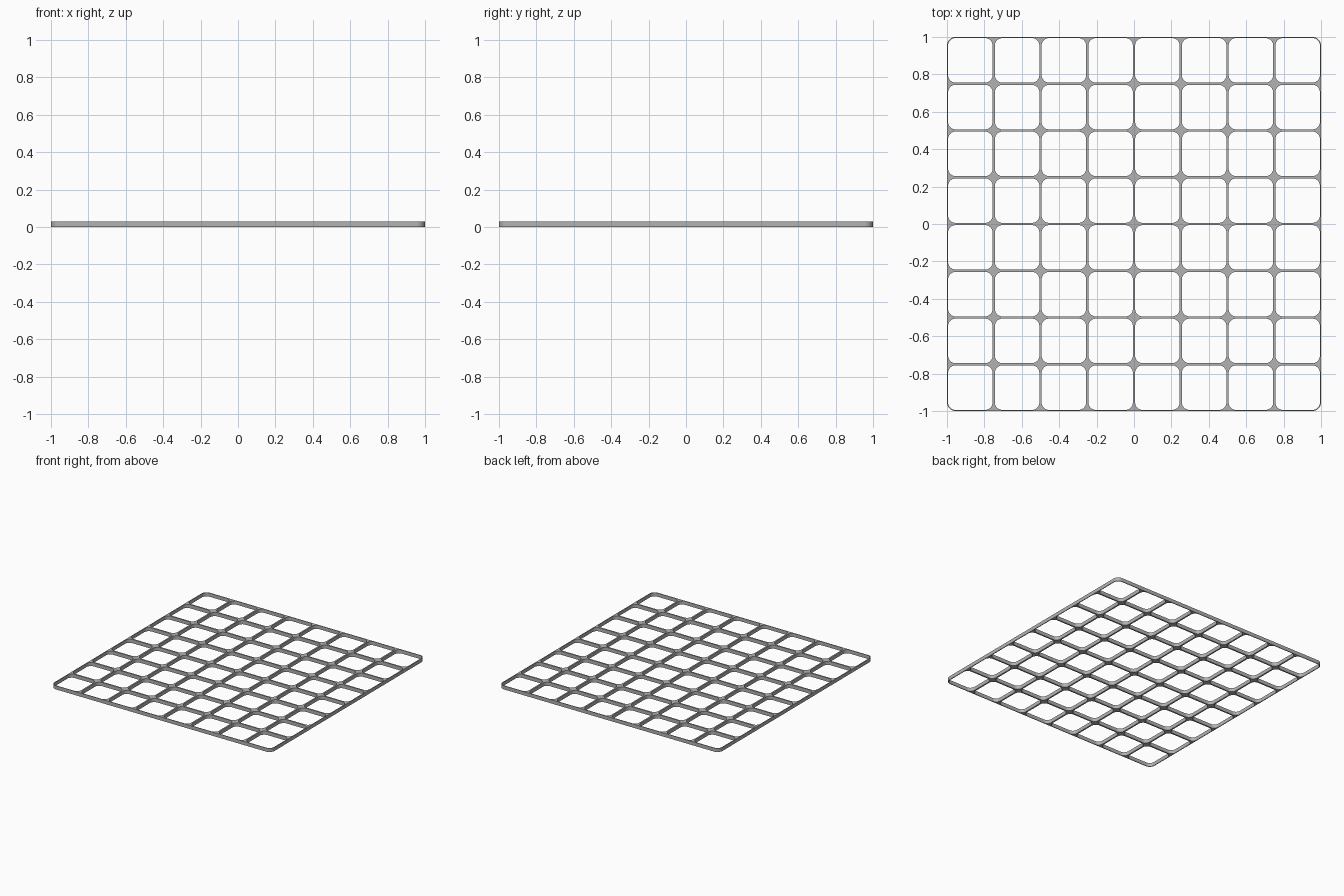
import bpy
import bmesh
from math import cos, sin, pi

cube = bpy.data.objects.get("Cube")
if cube:
    bpy.data.objects.remove(cube, do_unlink=True)

COUNT = 8            # cells per side
PITCH = 2 / COUNT    # cell spacing
RIM = 0.006          # wall thickness belonging to each cell
RADIUS = 0.04        # corner radius of each opening
HEIGHT = 0.03
STEPS = 8            # segments per rounded corner (even)

grey = bpy.data.materials.new("plain grey")
grey.use_nodes = True
grey.diffuse_color = (0.45, 0.45, 0.45, 1)
grey.node_tree.nodes["Principled BSDF"].inputs["Base Color"].default_value = grey.diffuse_color


def cell_loops(col, row):
    """Opening outline and matching cell border; outermost plate corners are rounded."""
    cx, cy = (col + 0.5) * PITCH - 1, (row + 0.5) * PITCH - 1
    offset = PITCH / 2 - RIM - RADIUS
    reach = RADIUS + RIM
    inner, outer = [], []
    for corner, (sx, sy) in enumerate([(1, 1), (-1, 1), (-1, -1), (1, -1)]):
        px, py = cx + sx * offset, cy + sy * offset
        plate_corner = col == (COUNT - 1 if sx > 0 else 0) and row == (COUNT - 1 if sy > 0 else 0)
        for step in range(STEPS + 1):
            a = (corner + step / STEPS) * pi / 2
            c, s = cos(a), sin(a)
            k = reach if plate_corner else reach / max(abs(c), abs(s))
            inner.append((px + RADIUS * c, py + RADIUS * s, 0))
            outer.append((px + k * c, py + k * s, 0))
    return inner, outer


# Flat lattice, one ring of faces per cell
bm = bmesh.new()
for col in range(COUNT):
    for row in range(COUNT):
        inner, outer = ([bm.verts.new(p) for p in loop] for loop in cell_loops(col, row))
        for i in range(len(inner)):
            j = (i + 1) % len(inner)
            bm.faces.new((inner[i], outer[i], outer[j], inner[j]))
bmesh.ops.remove_doubles(bm, verts=bm.verts, dist=0.0001)

# Raise the lattice into upright walls
raised = bmesh.ops.extrude_face_region(bm, geom=bm.faces[:], use_keep_orig=True)
top = [v for v in raised["geom"] if isinstance(v, bmesh.types.BMVert)]
bmesh.ops.translate(bm, verts=top, vec=(0, 0, HEIGHT))
bmesh.ops.recalc_face_normals(bm, faces=bm.faces)

mesh = bpy.data.meshes.new("grid_baseplate")
bm.to_mesh(mesh)
bm.free()
mesh.materials.append(grey)
plate = bpy.data.objects.new("grid_baseplate", mesh)
bpy.context.collection.objects.link(plate)

# Smooth rounded corners, crisp rims
bpy.ops.object.select_all(action="DESELECT")
plate.select_set(True)
bpy.context.view_layer.objects.active = plate
bpy.ops.object.shade_smooth_by_angle(angle=pi / 6)
